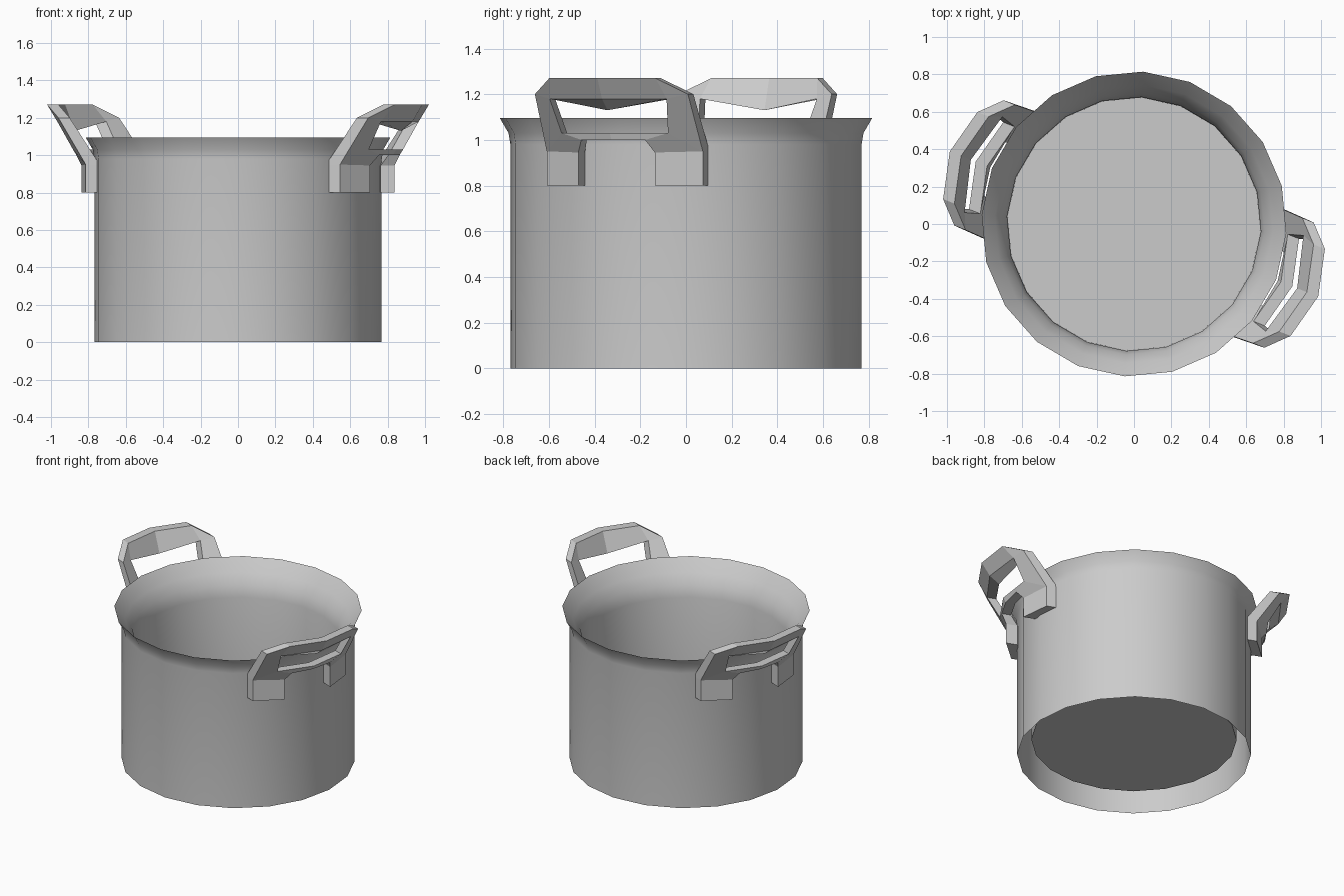
import bpy, bmesh, math

if "Cube" in bpy.data.objects:
    bpy.data.objects.remove(bpy.data.objects["Cube"])

SIDES = 20
TURN = math.radians(-3.5)


def add_object(name, bm):
    bmesh.ops.recalc_face_normals(bm, faces=bm.faces)
    mesh = bpy.data.meshes.new(name)
    bm.to_mesh(mesh)
    bm.free()
    ob = bpy.data.objects.new(name, mesh)
    bpy.context.collection.objects.link(ob)
    return ob


# Pot body: outer wall, flared lip, inner wall and raised floor, open underneath
profile = [(0.77, 0), (0.77, 0.98), (0.778, 1.03), (0.816, 1.095),
           (0.745, 1.01), (0.70, 0.94), (0.68, 0.86), (0.677, 0.115)]
bm = bmesh.new()
rings = []
for r, z in profile:
    angles = [TURN + math.tau * i / SIDES for i in range(SIDES)]
    rings.append([bm.verts.new((r * math.cos(a), r * math.sin(a), z)) for a in angles])
for low, high in zip(rings, rings[1:]):
    for i in range(SIDES):
        j = (i + 1) % SIDES
        bm.faces.new((low[i], low[j], high[j], high[i]))
bm.faces.new(rings[-1])
pot = add_object("pot_body", bm)
bpy.context.view_layer.objects.active = pot
pot.select_set(True)
bpy.ops.object.shade_smooth_by_angle(angle=math.radians(40))

# Handle: half outline as (sideways, height), mirrored into a bent frame
points = {"A": (0, 1.27), "B": (0.25, 1.27), "C": (0.36, 1.2), "D": (0.367, 0.95),
          "E": (0.367, 0.8), "F": (0.18, 0.8), "G": (0.18, 0.945), "H": (0.15, 1.0),
          "I": (0, 1.0), "J": (0, 1.03), "K": (0.25, 1.03), "L": (0.275, 1.18),
          "M": (0, 1.18)}
panels = ["ABLM", "BCL", "CDKL", "DEFG", "DGHK", "HIJK"]


def handle(name, angle):
    bm = bmesh.new()
    cache = {}

    def vert(key, side, inner):
        t, z = points[key]
        t *= side
        ident = (round(t, 4), z, inner)
        if ident not in cache:
            # bowed outward in the middle, leaning out above the legs
            u = 0.86 - 0.96 * t * t + 0.62 * max(0, z - 0.95)
            if inner:
                u -= 0.065 if z > 0.96 else 0.08
                if key == "M":
                    z -= 0.05
            cache[ident] = bm.verts.new((u * math.cos(angle) - t * math.sin(angle),
                                         u * math.sin(angle) + t * math.cos(angle), z))
        return cache[ident]

    rims = {}
    for side in (1, -1):
        for panel in panels:
            outer = [vert(k, side, False) for k in panel]
            inner = [vert(k, side, True) for k in panel]
            bm.faces.new(outer)
            bm.faces.new(inner[::-1])
            for i in range(len(panel)):
                j = (i + 1) % len(panel)
                rims.setdefault(frozenset((outer[i], outer[j])), []).append(
                    (outer[i], outer[j], inner[j], inner[i]))
    # close the free edges between outer and inner sheets
    for quads in rims.values():
        if len(quads) == 1:
            bm.faces.new(quads[0])
    return add_object(name, bm)


handle("left_handle", math.radians(158.5))
handle("right_handle", math.radians(338.5))
